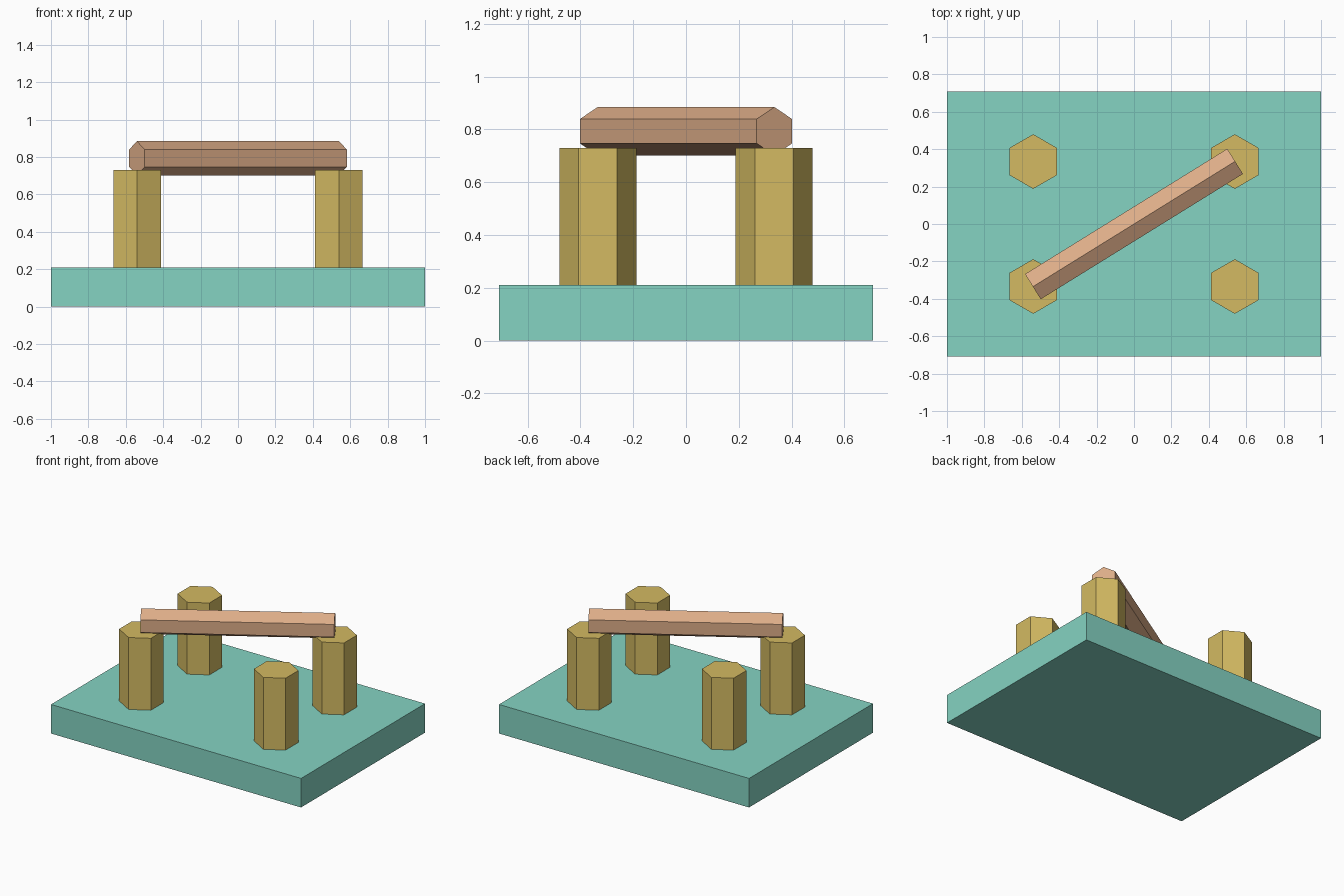
import bpy, math

if "Cube" in bpy.data.objects:
    bpy.data.objects.remove(bpy.data.objects["Cube"])


def material(name, rgb):
    # sRGB 0-255 to linear
    lin = [((c / 255 + 0.055) / 1.055) ** 2.4 for c in rgb]
    m = bpy.data.materials.new(name)
    m.diffuse_color = (*lin, 1)
    m.use_nodes = True
    m.node_tree.nodes["Principled BSDF"].inputs["Base Color"].default_value = m.diffuse_color
    return m


teal = material("teal", (133, 211, 194))
ochre = material("ochre", (211, 186, 98))
clay = material("clay", (221, 173, 136))


def finish(name, mat):
    ob = bpy.context.object
    ob.name = name
    bpy.ops.object.transform_apply(location=False, rotation=True, scale=True)
    ob.data.materials.append(mat)
    return ob


# Base slab
bpy.ops.mesh.primitive_cube_add(size=1, location=(0, 0, 0.105))
bpy.context.object.scale = (2, 1.416, 0.21)
finish("base_slab", teal)

# Four hexagonal posts, a corner pointing along y
for xn, sx in (("left", -1), ("right", 1)):
    for yn, sy in (("front", -1), ("back", 1)):
        bpy.ops.mesh.primitive_cylinder_add(
            vertices=6, radius=0.146, depth=0.52,
            location=(sx * 0.539, sy * 0.334, 0.47))
        finish(f"{yn}_{xn}_post", ochre)

# Hexagonal beam lying diagonally on two posts, a corner edge on top
bpy.ops.mesh.primitive_cylinder_add(
    vertices=6, radius=0.0915, depth=1.272, location=(0, 0, 0.793))
beam = bpy.context.object
# tip the prism over towards x (corner stays up), then swing to the diagonal
beam.rotation_euler = (math.pi / 2, 0, math.pi / 2 + math.atan2(0.334, 0.539))
finish("diagonal_beam", clay)
